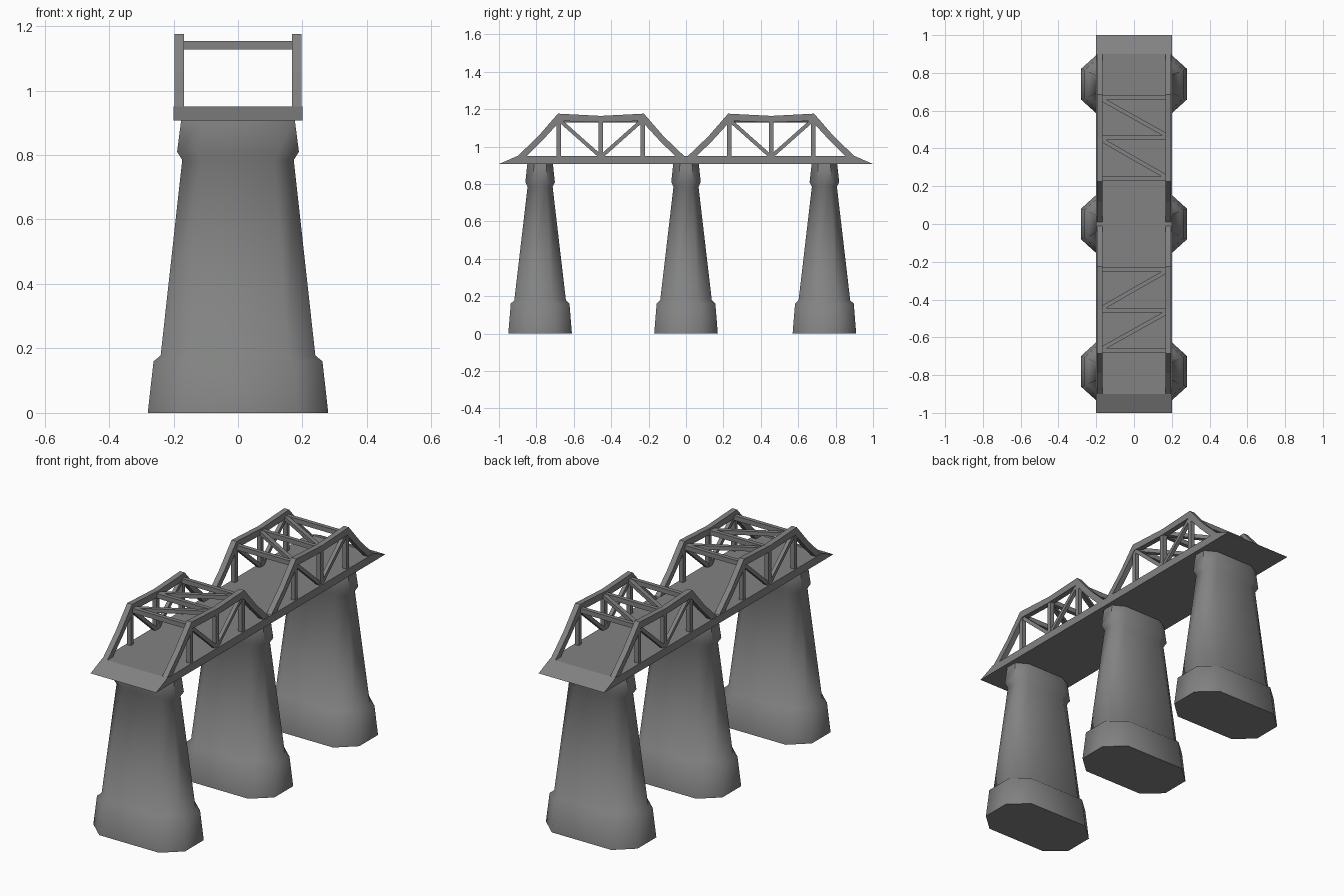
import bpy, bmesh
from mathutils import Vector

if "Cube" in bpy.data.objects:
    bpy.data.objects.remove(bpy.data.objects["Cube"])

stone = bpy.data.materials.new("grey")
stone.diffuse_color = (0.22, 0.225, 0.22, 1)
stone.use_nodes = True
stone.node_tree.nodes["Principled BSDF"].inputs["Base Color"].default_value = stone.diffuse_color


def finish(name, bm, smooth=False):
    bmesh.ops.recalc_face_normals(bm, faces=bm.faces)
    me = bpy.data.meshes.new(name)
    bm.to_mesh(me)
    bm.free()
    me.materials.append(stone)
    ob = bpy.data.objects.new(name, me)
    bpy.context.collection.objects.link(ob)
    if smooth:
        bpy.ops.object.select_all(action='DESELECT')
        ob.select_set(True)
        bpy.context.view_layer.objects.active = ob
        bpy.ops.object.shade_smooth_by_angle(angle=0.9)
    return ob


def extrude_yz(bm, pts, x0, x1):
    """Extrude a closed (y, z) outline from x0 to x1."""
    f = bm.faces.new([bm.verts.new((x0, y, z)) for y, z in pts])
    r = bmesh.ops.extrude_face_region(bm, geom=[f])
    vs = [v for v in r["geom"] if isinstance(v, bmesh.types.BMVert)]
    bmesh.ops.translate(bm, verts=vs, vec=(x1 - x0, 0, 0))


def beam(bm, a, b, w, h, up):
    """Rectangular bar from a to b, w wide and h deep along 'up'."""
    a, b = Vector(a), Vector(b)
    d = (b - a).normalized()
    side = d.cross(Vector(up)).normalized()
    upv = side.cross(d)
    corners = [side * (sx * w / 2) + upv * (sy * h / 2)
               for sx, sy in ((-1, -1), (1, -1), (1, 1), (-1, 1))]
    p = [bm.verts.new(a + c) for c in corners]
    q = [bm.verts.new(b + c) for c in corners]
    bm.faces.new(p)
    bm.faces.new(q)
    for i in range(4):
        j = (i + 1) % 4
        bm.faces.new((p[i], p[j], q[j], q[i]))


# Deck with wedge-shaped ends
bm = bmesh.new()
extrude_yz(bm, [(-1, .907), (1, .907), (.9, .95), (-.9, .95)], -.2, .2)
finish("deck", bm)

# Tapered octagonal piers: (z, half width in x, half depth in y)
levels = [(0, .28, .17), (.16, .262, .157), (.178, .24, .138),
          (.785, .173, .067), (.81, .189, .079), (.91, .176, .068)]
octagon = [(1, .48), (.65, 1), (-.65, 1), (-1, .48),
           (-1, -.48), (-.65, -1), (.65, -1), (1, -.48)]
for k, yc in enumerate((-.78, 0, .74)):
    bm = bmesh.new()
    rings = [[bm.verts.new((u * hx, yc + v * hy, z)) for u, v in octagon]
             for z, hx, hy in levels]
    bm.faces.new(rings[0])
    bm.faces.new(rings[-1])
    for r0, r1 in zip(rings, rings[1:]):
        for i in range(8):
            j = (i + 1) % 8
            bm.faces.new((r0[i], r0[j], r1[j], r1[i]))
    finish(f"pier_{k + 1}", bm, smooth=True)

# Trusses: two spans, mirrored about y = 0
chord = [(0, .94), (.12, 1.055), (.225, 1.176), (.455, 1.164), (.685, 1.176),
         (.79, 1.055), (.91, .94), (.862, .94), (.77, 1.03), (.672, 1.137),
         (.455, 1.13), (.238, 1.137), (.14, 1.03), (.048, .94)]
for sy, span in ((1, "back"), (-1, "front")):
    for sx, side in ((1, "right"), (-1, "left")):
        # Top chord with sloping end legs
        bm = bmesh.new()
        extrude_yz(bm, [(y * sy, z) for y, z in chord], sx * .167, sx * .197)
        finish(f"{span}_{side}_chord", bm)
        # Posts and side diagonals
        bm = bmesh.new()
        x = sx * .182
        for y in (.23, .455, .68):
            beam(bm, (x, sy * y, .94), (x, sy * y, 1.145), .024, .024, (1, 0, 0))
        for y in (.235, .675):
            beam(bm, (x, sy * y, 1.14), (x, sy * .455, .945), .02, .02, (1, 0, 0))
        finish(f"{span}_{side}_web", bm)
    # Overhead cross struts and diagonals
    bm = bmesh.new()
    for y in (.24, .457, .67):
        beam(bm, (-.17, sy * y, 1.14), (.17, sy * y, 1.14), .022, .026, (0, 0, 1))
    for y0, y1 in ((.66, .47), (.445, .25)):
        beam(bm, (-.17, sy * y0, 1.14), (.17, sy * y1, 1.14), .022, .022, (0, 0, 1))
    finish(f"{span}_overhead_bracing", bm)
